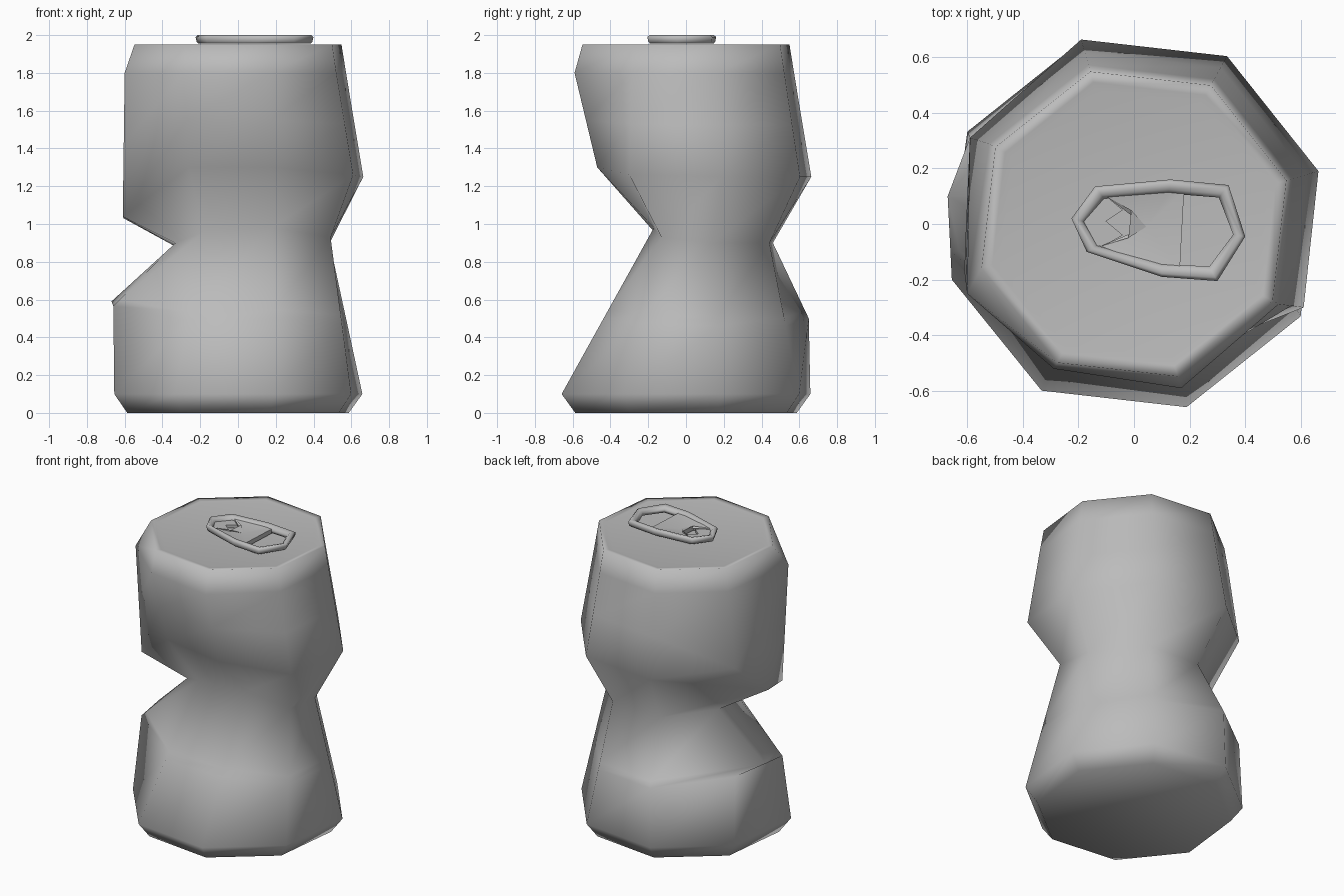
import bpy, bmesh, math
from mathutils import Vector

if "Cube" in bpy.data.objects:
    bpy.data.objects.remove(bpy.data.objects["Cube"], do_unlink=True)

SIDES = 8
START = math.radians(16)


def make_material(name, color):
    mat = bpy.data.materials.new(name)
    mat.use_nodes = True
    mat.diffuse_color = color
    mat.node_tree.nodes["Principled BSDF"].inputs["Base Color"].default_value = color
    return mat


metal = make_material("grey metal", (0.5, 0.5, 0.5, 1))


def dent(ring, moved):
    """Replace the listed corners of a ring."""
    for index, place in moved.items():
        ring[index] = Vector(place)
    return ring


def octagon(radius, z, moved=None):
    """Regular ring of corners, with optional dented corners."""
    ring = []
    for i in range(SIDES):
        angle = START + i * math.tau / SIDES
        ring.append(Vector((radius * math.cos(angle), radius * math.sin(angle), z)))
    return dent(ring, moved or {})


def between(ring_a, ring_b, factor, moved):
    """Ring lying straight between two others, with dented corners."""
    return dent([a.lerp(b, factor) for a, b in zip(ring_a, ring_b)], moved)


def loft(bm, rings, closed=False):
    """Join successive rings with quads, optionally back to the first ring."""
    loops = [[bm.verts.new(p) for p in ring] for ring in rings]
    pairs = list(zip(loops, loops[1:]))
    if closed:
        pairs.append((loops[-1], loops[0]))
    for low, high in pairs:
        for i in range(len(low)):
            j = (i + 1) % len(low)
            bm.faces.new((low[i], low[j], high[j], high[i]))
    return loops


def finish(bm, name, sharp_angle=None):
    bmesh.ops.recalc_face_normals(bm, faces=bm.faces[:])
    mesh = bpy.data.meshes.new(name)
    bm.to_mesh(mesh)
    bm.free()
    mesh.materials.append(metal)
    obj = bpy.data.objects.new(name, mesh)
    bpy.context.collection.objects.link(obj)
    bpy.ops.object.select_all(action="DESELECT")
    obj.select_set(True)
    bpy.context.view_layer.objects.active = obj
    if sharp_angle is None:
        bpy.ops.object.shade_smooth()
    else:
        bpy.ops.object.shade_smooth_by_angle(angle=math.radians(sharp_angle))
    return obj


# Crushed can body: rings from the bottom to the top, dented at the waist
foot = octagon(0.685, 0.1, {4: (-0.655, -0.2, 0.1)})
waist = octagon(0.505, 0.9, {
    2: (-0.13, 0.46, 0.9),
    3: (-0.33, 0.12, 0.88),
    4: (-0.33, -0.08, 0.9),
    5: (-0.18, -0.17, 0.96),
    6: (0.18, -0.17, 0.98),
    7: (0.49, -0.13, 0.93),
})
# Lower bulge at the back and on the dented side
belly = between(foot, waist, 0.45, {
    2: (-0.18, 0.65, 0.5),
    3: (-0.59, 0.31, 0.56),
    4: (-0.66, -0.1, 0.565),
})
# Folded lip under the side dent
lip = between(belly, waist, 0.1, {3: (-0.67, 0.1, 0.59)})
chest = octagon(0.69, 1.25, {
    3: (-0.605, -0.03, 1.03),
    4: (-0.61, -0.17, 1.04),
    5: (-0.26, -0.39, 1.3),
    6: (0.18, -0.47, 1.3),
    7: (0.61, -0.3, 1.26),
})
shoulder = octagon(0.595, 1.8, {
    4: (-0.6, -0.25, 1.8),
    6: (0.17, -0.59, 1.8),
})
# Bulge above the side dent
ribs = between(shoulder, chest, 0.5, {3: (-0.59, 0.31, 1.3)})

bm = bmesh.new()
loops = loft(bm, [
    octagon(0.61, 0),
    foot, belly, lip, waist, chest, ribs, shoulder,
    octagon(0.57, 1.95),
    octagon(0.53, 1.945),
    octagon(0.5, 1.94),
])
bm.faces.new(loops[0])
bm.faces.new(loops[-1])
finish(bm, "can_body")

# Pull tab rim: rounded loop with eight corners
outline = [(-0.225, 0.02), (-0.17, -0.1), (0.1, -0.19), (0.3, -0.205),
           (0.4, -0.045), (0.34, 0.14), (0.13, 0.16), (-0.14, 0.135)]
middle = Vector((0.09, -0.02))


def tab_loop(sx, sy, z):
    return [Vector((middle.x + (x - middle.x) * sx,
                    middle.y + (y - middle.y) * sy, z)) for x, y in outline]


bm = bmesh.new()
loft(bm, [
    tab_loop(0.95, 0.92, 1.955),
    tab_loop(0.98, 0.97, 1.965),
    tab_loop(1, 1, 1.99),
    tab_loop(0.96, 0.93, 2),
    tab_loop(0.9, 0.8, 1.995),
    tab_loop(0.86, 0.72, 1.98),
    tab_loop(0.86, 0.72, 1.96),
], closed=True)
finish(bm, "pull_tab_rim")


def plate(name, points, low, high, dip=0):
    """Thin plate whose top fans around a sunken centre."""
    bm = bmesh.new()
    loops = loft(bm, [[Vector((x, y, z)) for x, y in points] for z in (low, high)])
    bm.faces.new(loops[0])
    top = bm.faces.new(loops[1])
    if dip:
        fan = bmesh.ops.poke(bm, faces=[top])
        fan["verts"][0].co.z -= dip
    return finish(bm, name, 50)


# Web between the finger hole and the rivet end
plate("pull_tab_web", [(-0.1, 0.1), (-0.01, 0.05), (-0.02, -0.05), (-0.12, -0.08),
                       (0.1, -0.16), (0.165, -0.16), (0.18, 0.12), (0.13, 0.12)],
      1.955, 1.985, 0.02)

# Notched rivet tongue
plate("pull_tab_tongue", [(-0.2, 0.02), (-0.15, -0.08), (-0.11, -0.08), (-0.04, -0.04),
                          (-0.1, 0.01), (-0.04, 0.05), (-0.1, 0.1), (-0.14, 0.1)],
      1.955, 1.975)
